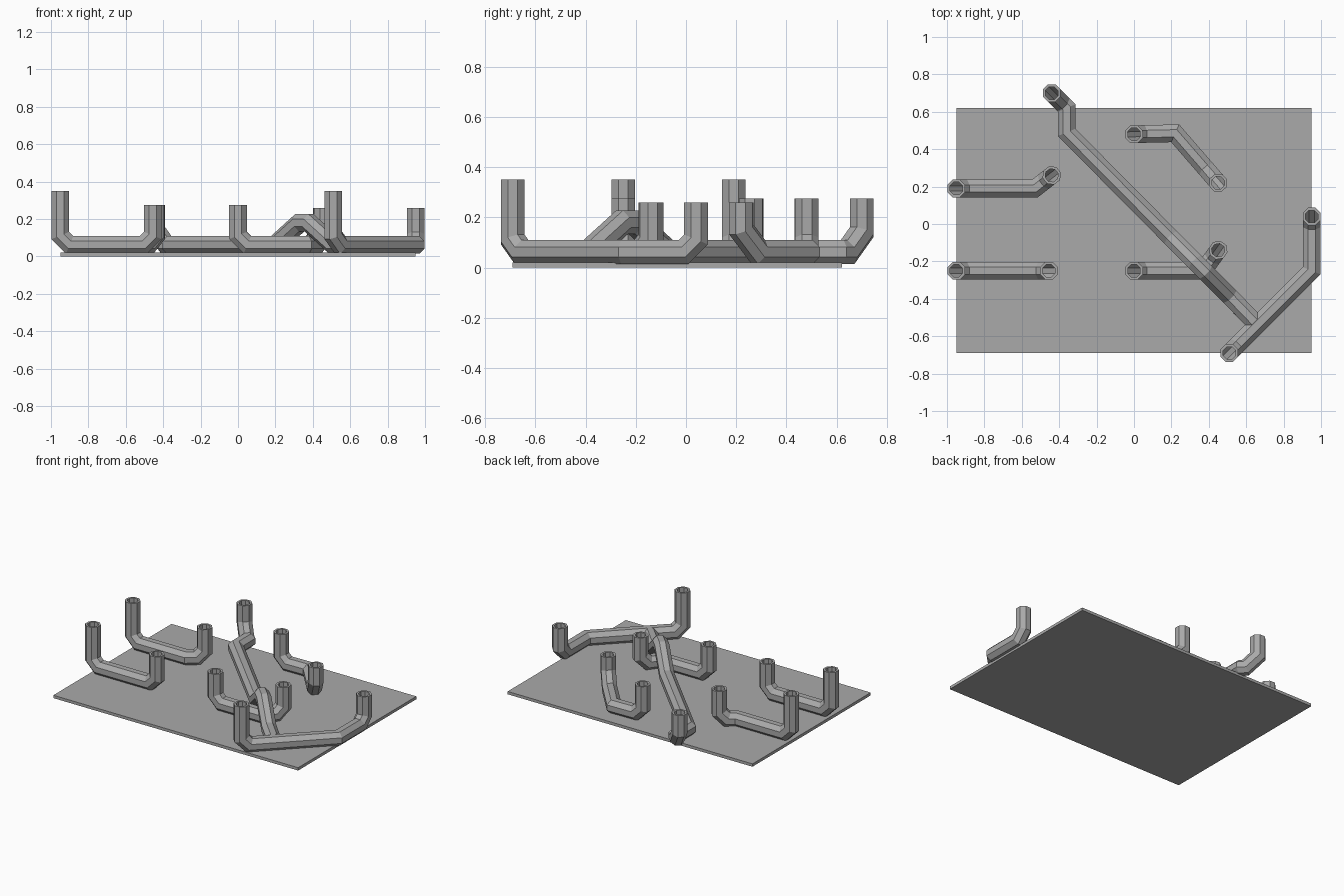
import bpy, bmesh, math
from mathutils import Vector

cube = bpy.data.objects.get("Cube")
if cube:
    bpy.data.objects.remove(cube, do_unlink=True)

grey = bpy.data.materials.new("grey")
grey.use_nodes = True
grey.diffuse_color = (0.4, 0.4, 0.4, 1)
grey.node_tree.nodes["Principled BSDF"].inputs["Base Color"].default_value = (0.4, 0.4, 0.4, 1)

SIDES = 8
OUTER, INNER = 0.051, 0.036
RUN_Z = 0.062


def add_object(name, bm):
    bmesh.ops.recalc_face_normals(bm, faces=bm.faces)
    mesh = bpy.data.meshes.new(name)
    bm.to_mesh(mesh)
    bm.free()
    mesh.materials.append(grey)
    obj = bpy.data.objects.new(name, mesh)
    bpy.context.collection.objects.link(obj)
    return obj


def riser(end, neighbour, top, bend):
    """Upright pipe end with a chamfered elbow into the flat run."""
    step = (neighbour - end).normalized() * bend
    return [Vector((end.x, end.y, top)),
            Vector((end.x, end.y, end.z + bend)), end + step]


def sweep(bm, path, radius):
    """Mitred tube along a path; returns its rings of vertices."""
    d = (path[1] - path[0]).normalized()
    flat = next(p - path[0] for p in path if (p - path[0]).xy.length > 0.01)
    u = (flat - d * flat.dot(d)).normalized()
    v = d.cross(u)
    angles = [math.tau * (i + 0.5) / SIDES for i in range(SIDES)]
    ring = [path[0] + (u * math.cos(a) + v * math.sin(a)) * radius for a in angles]
    rings = [[bm.verts.new(p) for p in ring]]
    for i in range(1, len(path)):
        d = (path[i] - path[i - 1]).normalized()
        after = (path[i + 1] - path[i]).normalized() if i + 1 < len(path) else d
        n = (d + after).normalized()
        ring = [p + d * ((path[i] - p).dot(n) / d.dot(n)) for p in ring]
        rings.append([bm.verts.new(p) for p in ring])
    for a, b in zip(rings, rings[1:]):
        bridge(bm, a, b)
    return rings


def bridge(bm, a, b):
    for i in range(SIDES):
        j = (i + 1) % SIDES
        bm.faces.new((a[i], a[j], b[j], b[i]))


def pipe(name, points, start_top, end_top=None, start_bend=0.05, end_bend=0.05):
    pts = [Vector(p if len(p) == 3 else (*p, RUN_Z)) for p in points]
    path = riser(pts[0], pts[1], start_top, start_bend) + pts[1:-1]
    if end_top:
        path += riser(pts[-1], pts[-2], end_top, end_bend)[::-1]
    else:
        path.append(pts[-1])
    bm = bmesh.new()
    outside, inside = sweep(bm, path, OUTER), sweep(bm, path, INNER)
    for k in (0, -1):
        bridge(bm, outside[k], inside[k])
    return add_object(name, bm)


# Base plate
bm = bmesh.new()
bmesh.ops.create_cube(bm, size=1)
bmesh.ops.scale(bm, vec=(1.9, 1.31, 0.02), verts=bm.verts)
bmesh.ops.translate(bm, vec=(0, -0.035, 0.01), verts=bm.verts)
add_object("base_plate", bm)

# Short pipes on the right half
pipe("right_rear_pipe", [(-0.95, 0.19), (-0.53, 0.19), (-0.44, 0.26)], 0.35, 0.275)
pipe("right_front_pipe", [(-0.95, -0.25), (-0.455, -0.25)], 0.35, 0.275)

# Short pipes on the left half
pipe("left_rear_pipe", [(0, 0.48), (0.22, 0.485), (0.45, 0.22)], 0.275, 0.26, end_bend=0.09)
pipe("left_front_pipe", [(0, -0.25), (0.37, -0.25), (0.45, -0.14)], 0.275, 0.26)

# Long diagonal pipe arching over the left front pipe
pipe("diagonal_pipe",
     [(-0.44, 0.7), (-0.36, 0.62), (-0.36, 0.49), (0.2, -0.075),
      (0.33, -0.205, 0.18), (0.38, -0.255, 0.18), (0.51, -0.385), (0.645, -0.525)],
     0.275, start_bend=0.08)

# Corner pipe that the diagonal runs into
pipe("corner_pipe", [(0.51, -0.69), (0.95, -0.25), (0.95, 0.04)], 0.35, 0.26)
